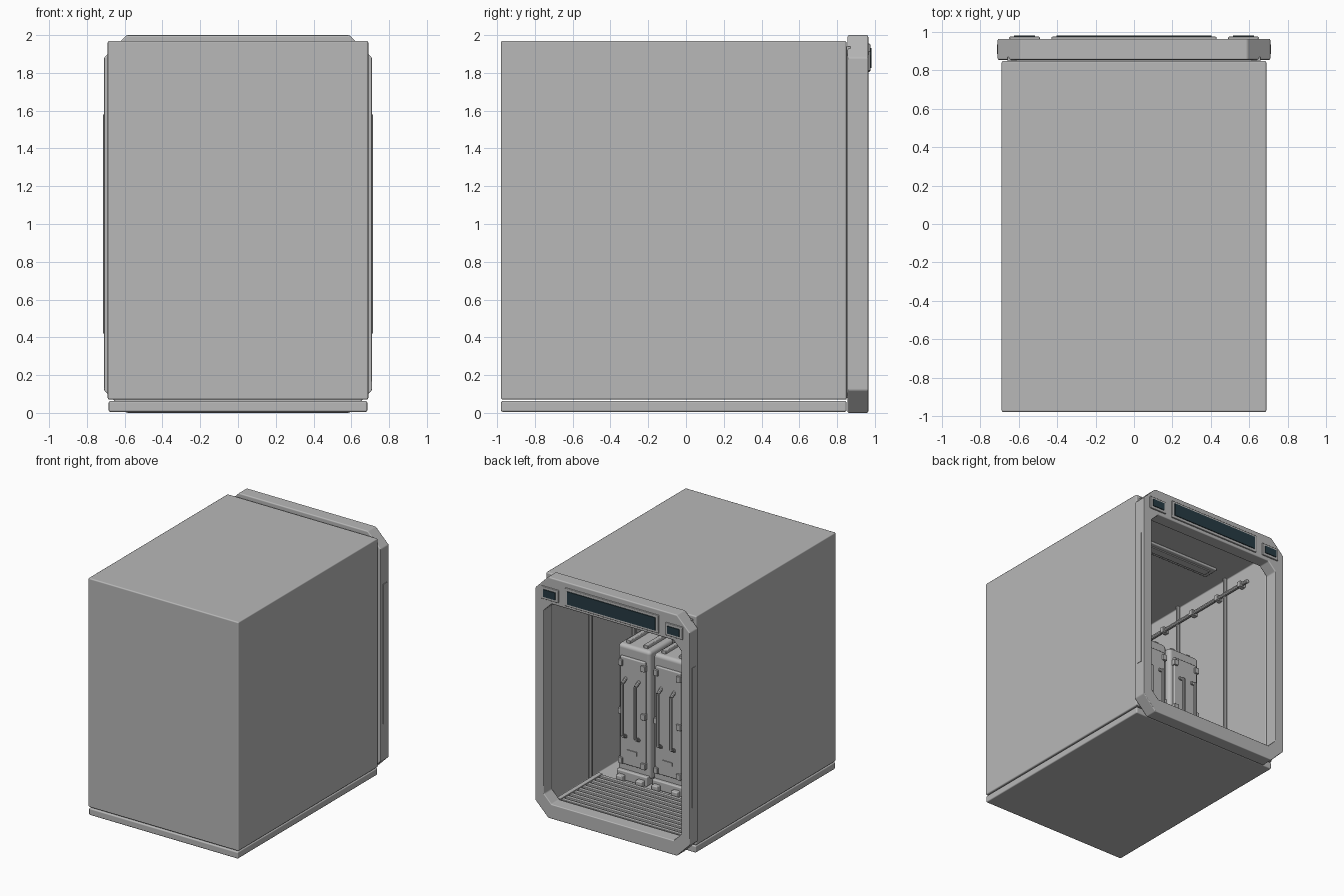
import bpy, bmesh
from mathutils import Vector

cube = bpy.data.objects.get("Cube")
if cube:
    bpy.data.objects.remove(cube, do_unlink=True)


def material(name, rgb):
    m = bpy.data.materials.new(name)
    m.use_nodes = True
    m.diffuse_color = (*rgb, 1)
    m.node_tree.nodes["Principled BSDF"].inputs["Base Color"].default_value = (*rgb, 1)
    return m


GREY = material("light_grey", (0.48, 0.48, 0.48))
DARK = material("dark_teal", (0.02, 0.043, 0.056))
made = []


def finish(name, bm, mat=GREY, bevel=0.0):
    bmesh.ops.recalc_face_normals(bm, faces=bm.faces)
    mesh = bpy.data.meshes.new(name)
    bm.to_mesh(mesh)
    bm.free()
    mesh.materials.append(mat)
    ob = bpy.data.objects.new(name, mesh)
    bpy.context.collection.objects.link(ob)
    if bevel:
        mod = ob.modifiers.new("edge_bevel", 'BEVEL')
        mod.width = bevel
        mod.segments = 2
        mod.limit_method = 'ANGLE'
        mod.harden_normals = True
    made.append(ob)
    return ob


def box(name, x, y, z, mat=GREY, bevel=0.0):
    """Box between the (min, max) pairs x, y and z."""
    bm = bmesh.new()
    bmesh.ops.create_cube(bm, size=1)
    for v in bm.verts:
        v.co = [(p[0] + p[1]) / 2 + c * (p[1] - p[0]) for p, c in zip((x, y, z), v.co)]
    return finish(name, bm, mat, bevel)


def rectangle(w, z0, z1):
    """Rectangle of half width w, as (x, z) points."""
    return [(-w, z0), (w, z0), (w, z1), (-w, z1)]


def octagon(w, z0, z1, c):
    """Rectangle of half width w with corners cut by c, as (x, z) points."""
    return [(c - w, z0), (w - c, z0), (w, z0 + c), (w, z1 - c),
            (w - c, z1), (c - w, z1), (-w, z1 - c), (-w, z0 + c)]


def shell(name, outer, inner, y0, y1, wall=0.0, bevel=0.0):
    """Hollow prism along y, open at y1; closed at y0 when wall is given."""
    bm = bmesh.new()

    def loop(pts, y):
        return [bm.verts.new((px, y, pz)) for px, pz in pts]
    loops = [loop(outer, y0), loop(outer, y1), loop(inner, y1), loop(inner, y0 + wall)]
    pairs = list(zip(loops, loops[1:]))
    if wall:
        bm.faces.new(loops[0])
        bm.faces.new(loops[3])
    else:
        pairs.append((loops[3], loops[0]))
    for a, b in pairs:
        for i in range(len(a)):
            j = (i + 1) % len(a)
            bm.faces.new((a[i], a[j], b[j], b[i]))
    return finish(name, bm, GREY, bevel)


def rod(name, points, radius):
    """Round rod through the points."""
    bm = bmesh.new()
    for a, b in zip(points, points[1:]):
        a, b = Vector(a), Vector(b)
        d = b - a
        made_rod = bmesh.ops.create_cone(bm, cap_ends=True, segments=10, radius1=radius,
                                         radius2=radius, depth=d.length)
        rot = d.to_track_quat('Z', 'Y')
        for v in made_rod["verts"]:
            v.co = rot @ v.co + (a + b) / 2
    return finish(name, bm)


# Outer housing, base and back frame
shell("housing", rectangle(0.69, 0.07, 1.97), rectangle(0.63, 0.09, 1.9),
      -0.98, 0.85, wall=0.04, bevel=0.012)
box("base_slab", (-0.685, 0.685), (-0.98, 0.85), (0.005, 0.063), bevel=0.01)
shell("back_frame", octagon(0.71, 0, 2, 0.12), octagon(0.63, 0.12, 1.78, 0.07),
      0.855, 0.965, bevel=0.008)
shell("frame_gasket", rectangle(0.66, 0.08, 1.94), rectangle(0.635, 0.085, 1.905),
      0.84, 0.87)

# Display plates along the top of the frame
for name, cx, half, z0, z1 in (("center", 0, 0.43, 1.805, 1.955),
                               ("left", 0.57, 0.08, 1.81, 1.915),
                               ("right", -0.57, 0.08, 1.81, 1.915)):
    box(name + "_display_surround", (cx - half, cx + half), (0.96, 0.976), (z0, z1), bevel=0.006)
    box(name + "_display", (cx - half + 0.025, cx + half - 0.025), (0.975, 0.983),
        (z0 + 0.022, z1 - 0.022), DARK)

# Ceiling light panel
box("ceiling_light", (-0.46, 0.46), (0.32, 0.46), (1.88, 1.902), bevel=0.008)
box("ceiling_light_lens", (-0.42, 0.42), (0.355, 0.425), (1.87, 1.882), bevel=0.004)

# Wall pipes, clamps and frame side strips, on both sides
for s, side in ((1, "left"), (-1, "right")):
    x = s * 0.6
    rod(side + "_ceiling_pipe", [(x, -0.92, 1.75), (x, 0.66, 1.75)], 0.016)
    for y in (-0.2, 0.37):
        rod(side + "_wall_pipe", [(x + s * 0.015, y, 0.09), (x + s * 0.015, y, 1.9)], 0.016)
    for y in (-0.7, -0.35, 0.0, 0.3, 0.58):
        box(side + "_pipe_clamp", sorted((x - s * 0.025, s * 0.632)), (y - 0.02, y + 0.02),
            (1.725, 1.775), bevel=0.005)
    box(side + "_frame_strip", sorted((s * 0.705, s * 0.714)), (0.885, 0.935), (0.42, 1.58))

# Floor grating
for i in range(10):
    y = 0.3 + i * 0.056
    box("floor_bar", (-0.56, 0.56), (y, y + 0.032), (0.085, 0.115), bevel=0.004)
for s in (1, -1):
    box("grating_edge", sorted((s * 0.56, s * 0.6)), (0.29, 0.845), (0.085, 0.12), bevel=0.004)

# Row of three equipment cabinets
FRONT = 0.22
for cx in (-0.325, 0, 0.325):
    box("cabinet_body", (cx - 0.15, cx + 0.15), (FRONT - 0.32, FRONT), (0.13, 1.2), bevel=0.03)
    box("cabinet_plinth", (cx - 0.14, cx + 0.14), (FRONT - 0.3, FRONT + 0.03), (0.09, 0.17),
        bevel=0.01)
    box("cabinet_door", (cx - 0.115, cx + 0.115), (FRONT - 0.01, FRONT + 0.02), (0.22, 1.11),
        bevel=0.008)
    box("door_label_plate", (cx - 0.045, cx + 0.045), (FRONT + 0.015, FRONT + 0.027),
        (0.32, 0.35))
    for s in (1, -1):
        hx = cx + s * 0.06
        rod("door_handle", [(hx, FRONT + 0.01, 0.45), (hx, FRONT + 0.065, 0.48),
                            (hx, FRONT + 0.065, 0.91), (hx, FRONT + 0.01, 0.94)], 0.014)
        box("top_rail", (cx + s * 0.08 - 0.02, cx + s * 0.08 + 0.02),
            (FRONT - 0.28, FRONT - 0.04), (1.19, 1.225), bevel=0.006)
        box("cabinet_foot", (cx + s * 0.09 - 0.03, cx + s * 0.09 + 0.03),
            (FRONT, FRONT + 0.07), (0.09, 0.14), bevel=0.008)
        for z in (0.25, 0.66, 1.06):
            box("door_latch", (cx + s * 0.105 - 0.02, cx + s * 0.105 + 0.02),
                (FRONT, FRONT + 0.035), (z - 0.025, z + 0.025), bevel=0.005)

# Smooth the bevels and rods, keeping the sharp edges
bpy.ops.object.select_all(action='DESELECT')
for ob in made:
    ob.select_set(True)
bpy.context.view_layer.objects.active = made[0]
bpy.ops.object.shade_smooth_by_angle()
